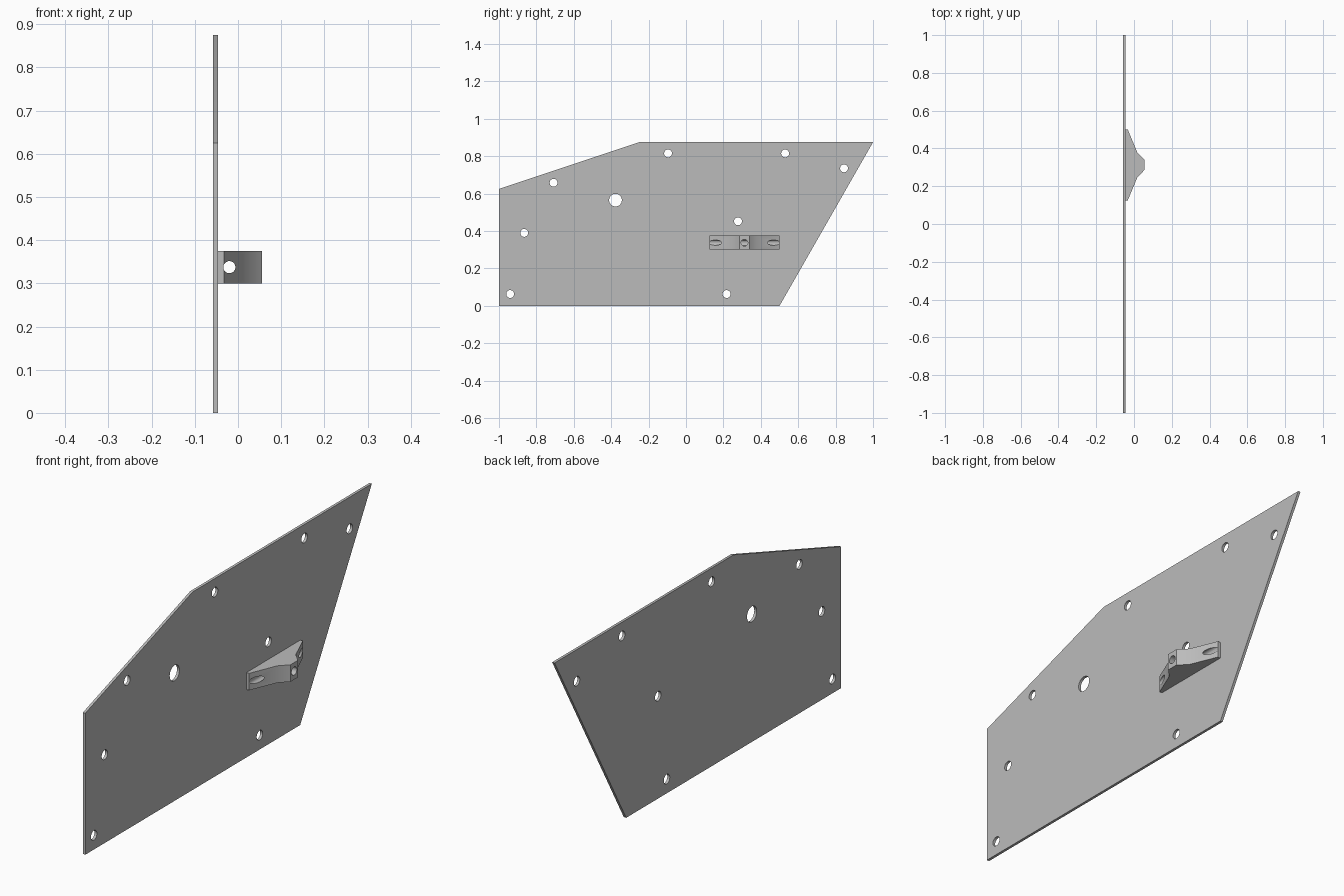
import bpy, bmesh
from math import pi
from mathutils import Matrix, Vector

cube = bpy.data.objects.get("Cube")
if cube:
    bpy.data.objects.remove(cube)

grey = bpy.data.materials.new("plain grey")
grey.use_nodes = True
grey.diffuse_color = (0.5, 0.5, 0.5, 1)
grey.node_tree.nodes["Principled BSDF"].inputs["Base Color"].default_value = (0.5, 0.5, 0.5, 1)


def finish(bm, name):
    bmesh.ops.recalc_face_normals(bm, faces=bm.faces)
    mesh = bpy.data.meshes.new(name)
    bm.to_mesh(mesh)
    bm.free()
    mesh.materials.append(grey)
    obj = bpy.data.objects.new(name, mesh)
    bpy.context.collection.objects.link(obj)
    return obj


def prism(name, outline, offset):
    """Extrude a flat outline of 3D points along an offset."""
    bm = bmesh.new()
    face = bm.faces.new([bm.verts.new(p) for p in outline])
    top = bmesh.ops.extrude_face_region(bm, geom=[face])["geom"]
    verts = [g for g in top if isinstance(g, bmesh.types.BMVert)]
    bmesh.ops.translate(bm, verts=verts, vec=offset)
    return finish(bm, name)


def drill(target, name, holes, axis):
    """Cut round holes given as (centre, radius, length) along an axis."""
    bm = bmesh.new()
    turn = Vector((0, 0, 1)).rotation_difference(Vector(axis)).to_matrix().to_4x4()
    for centre, radius, length in holes:
        bmesh.ops.create_cone(bm, cap_ends=True, segments=32, radius1=radius, radius2=radius,
                              depth=length, matrix=Matrix.Translation(centre) @ turn)
    cutter = finish(bm, name)
    cutter.hide_render = True
    mod = target.modifiers.new(name, "BOOLEAN")
    mod.object, mod.operation, mod.solver = cutter, "DIFFERENCE", "EXACT"
    bpy.context.view_layer.objects.active = target
    bpy.ops.object.modifier_apply(modifier=name)
    bpy.data.objects.remove(cutter)


# Side plate with its bolt holes
BACK, FACE = -0.058, -0.046
outline = [(-1, 0), (0.5, 0), (1, 0.875), (-0.25, 0.875), (-1, 0.625)]
plate = prism("side_plate", [(BACK, y, z) for y, z in outline], (FACE - BACK, 0, 0))
bolts = [(-0.94, 0.063), (-0.865, 0.39), (-0.708, 0.658), (-0.096, 0.815), (0.53, 0.815),
         (0.845, 0.735), (0.278, 0.452), (0.217, 0.063)]
holes = [((BACK, y, z), 0.021, 0.1) for y, z in bolts]
holes.append(((BACK, -0.377, 0.565), 0.034, 0.1))
drill(plate, "plate_holes", holes, (1, 0, 0))

# Bracket: a symmetric stepped wedge standing on the plate
MID, LOW, HIGH = 0.3125, 0.30, 0.375
half = [(FACE, 0.1875), (-0.033, 0.1875), (0.018, 0.065), (0.056, 0.026)]
profile = [(x, MID + d) for x, d in half] + [(x, MID - d) for x, d in reversed(half)]
bracket = prism("bracket", [(x, y, LOW) for x, y in profile], (0, 0, HIGH - LOW))

# Long cross bore through the bracket, then a socket from its nose down to the bore
centre_z = (LOW + HIGH) / 2
drill(bracket, "cross_bore", [((-0.02, MID, centre_z), 0.014, 0.6)], (0, 1, 0))
drill(bracket, "nose_socket", [((0.03, MID, centre_z), 0.018, 0.1)], (1, 0, 0))

# Smooth the bores, keep the flat sides crisp
for obj in (plate, bracket):
    bpy.ops.object.select_all(action="DESELECT")
    obj.select_set(True)
    bpy.context.view_layer.objects.active = obj
    bpy.ops.object.shade_smooth_by_angle(angle=pi / 6)
